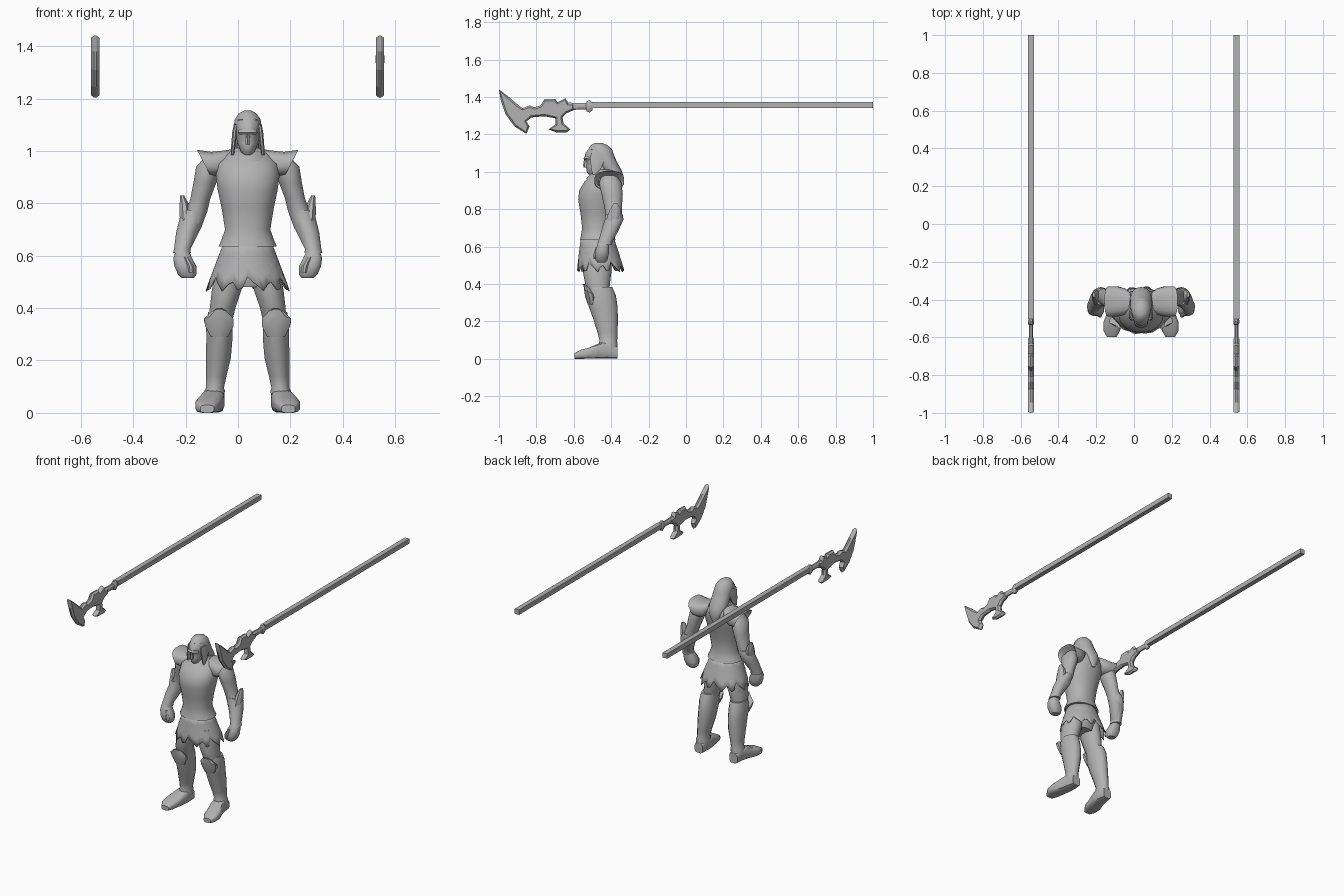
import bpy, bmesh, math
from mathutils import Vector

CX = 0.037  # centre line of the figure
GREY = bpy.data.materials.new("plain grey")
GREY.diffuse_color = (0.45, 0.45, 0.45, 1)


def finish(name, bm, angle=40):
    bmesh.ops.recalc_face_normals(bm, faces=bm.faces)
    me = bpy.data.meshes.new(name)
    bm.to_mesh(me)
    bm.free()
    ob = bpy.data.objects.new(name, me)
    bpy.context.collection.objects.link(ob)
    me.materials.append(GREY)
    if angle:
        bpy.ops.object.select_all(action='DESELECT')
        ob.select_set(True)
        bpy.context.view_layer.objects.active = ob
        bpy.ops.object.shade_smooth_by_angle(angle=math.radians(angle))
    return ob


def H(x, y, z, rx, ry, tilt=0):
    """Horizontal ring; tilt raises its front edge."""
    return (x, y, z), (rx, 0, 0), (0, ry, -tilt)


def span(z, rx, y0, y1, x=0):
    """Horizontal ring given by its front and back y."""
    return H(x, (y0 + y1) / 2, z, rx, (y1 - y0) / 2)


def loft(name, rings, side=1, n=14, p=1.0, angle=40):
    bm = bmesh.new()
    loops = []
    for c, u, v in rings:
        loop = []
        for i in range(n):
            t = 2 * math.pi * (i + 0.5) / n
            a = math.copysign(abs(math.cos(t)) ** p, math.cos(t))
            b = math.copysign(abs(math.sin(t)) ** p, math.sin(t))
            q = Vector(c) + Vector(u) * a + Vector(v) * b
            loop.append(bm.verts.new((CX + side * q.x, q.y, q.z)))
        loops.append(loop)
    for A, B in zip(loops, loops[1:]):
        for i in range(n):
            j = (i + 1) % n
            bm.faces.new((A[i], A[j], B[j], B[i]))
    bm.faces.new(loops[0])
    bm.faces.new(loops[-1])
    return finish(name, bm, angle)


# Torso armour with a flared lower rim
loft("torso", [span(.635, .112, -.568, -.375), span(.66, .101, -.562, -.385),
               span(.70, .087, -.556, -.395), span(.78, .100, -.565, -.385),
               span(.85, .115, -.577, -.37), span(.90, .122, -.572, -.355),
               span(.95, .118, -.542, -.348), span(.985, .092, -.50, -.352),
               span(1.01, .05, -.475, -.37)], n=24, p=.9)
loft("pelvis", [span(.65, .09, -.55, -.39), span(.55, .11, -.55, -.39),
                span(.48, .08, -.53, -.41)], n=16)
loft("neck", [span(.94, .055, -.50, -.38), span(1.0, .043, -.49, -.40),
              span(1.05, .04, -.49, -.40)])
# Raised collar around the neck opening
loft("collar", [span(.962, .085, -.535, -.36), span(.985, .078, -.515, -.355),
                span(1.012, .058, -.48, -.36)], n=20)

# Head and face
loft("head", [span(.985, .016, -.518, -.475), span(.997, .027, -.53, -.45),
              span(1.03, .040, -.535, -.42), span(1.05, .044, -.53, -.41),
              span(1.07, .048, -.543, -.40), span(1.10, .050, -.538, -.395),
              span(1.13, .042, -.515, -.41), span(1.15, .02, -.49, -.44)], n=18)
loft("nose", [span(1.024, .010, -.548, -.52), span(1.035, .011, -.55, -.52),
              span(1.07, .005, -.545, -.52)], n=6)
loft("brow", [span(1.062, .034, -.541, -.50), span(1.07, .038, -.549, -.50),
              span(1.082, .034, -.543, -.50)], n=14)
# Hair flowing down the back, plus a lock on each side
loft("hair", [span(.90, .008, -.362, -.345), span(.94, .036, -.385, -.335),
              span(.975, .052, -.42, -.334), span(1.01, .058, -.45, -.345),
              span(1.05, .057, -.475, -.368), span(1.09, .055, -.50, -.385),
              span(1.12, .050, -.523, -.395), span(1.143, .034, -.508, -.42),
              span(1.155, .012, -.485, -.45)], n=18)


def skirt():
    """Flared skirt with a ragged hem."""
    bm = bmesh.new()
    n = 48
    hem = [.49, .50, .47, .475, .52, .50, .485, .465]
    rows = []
    for k in range(5):
        f = k / 4
        row = []
        for i in range(n):
            t = 2 * math.pi * i / n
            low = hem[i % 8]
            z = .65 + (low - .65) * f
            g = (.65 - z) / .18
            rx = .092 + .068 * g
            ry = .088 + .040 * g
            row.append(bm.verts.new((CX + rx * math.cos(t),
                                     -.474 + .018 * g + ry * math.sin(t), z)))
        rows.append(row)
    for A, B in zip(rows, rows[1:]):
        for i in range(n):
            j = (i + 1) % n
            bm.faces.new((A[i], A[j], B[j], B[i]))
    ob = finish("skirt", bm)
    ob.modifiers.new("thickness", 'SOLIDIFY').thickness = .005


skirt()

for s, tag in ((-1, "right"), (1, "left")):
    loft(tag + "_hair_lock", [span(.985, .006, -.50, -.485, .058),
                              span(1.02, .009, -.51, -.45, .055),
                              span(1.07, .010, -.515, -.43, .050),
                              span(1.10, .008, -.51, -.44, .046)], s, n=8)
    # Shoulder guard flaring outwards to a slanted rim
    loft(tag + "_shoulder_guard", [
        ((.055, -.41, .985), (0, .045, 0), (.004, 0, .022)),
        ((.085, -.41, .960), (0, .070, 0), (.005, 0, .042)),
        ((.125, -.41, .950), (0, .080, 0), (.015, 0, .047)),
        ((.168, -.41, .955), (0, .080, 0), (.026, 0, .050)),
        ((.160, -.41, .955), (0, .070, 0), (.022, 0, .040)),
        ((.130, -.41, .945), (0, .060, 0), (.015, 0, .030))], s, n=16, p=.75)
    # Arm, bracer and fist
    loft(tag + "_arm", [H(.13, -.41, .98, .03, .04), H(.15, -.405, .94, .048, .06),
                        H(.163, -.395, .88, .045, .057), H(.18, -.39, .82, .039, .048),
                        H(.195, -.385, .77, .042, .044), H(.215, -.392, .71, .04, .042),
                        H(.25, -.435, .61, .024, .03)], s)
    loft(tag + "_bracer", [H(.204, -.385, .775, .043, .046), H(.213, -.384, .745, .047, .050),
                           H(.233, -.405, .69, .041, .046), H(.250, -.432, .625, .032, .038),
                           H(.251, -.436, .61, .035, .041)], s)
    loft(tag + "_bracer_fin", [H(.235, -.40, .70, .022, .035), H(.238, -.385, .76, .024, .04),
                               H(.243, -.378, .80, .018, .03), H(.25, -.375, .83, .008, .012)],
         s, n=8, angle=30)
    loft(tag + "_fist", [H(.25, -.44, .62, .025, .03), H(.248, -.447, .59, .037, .035),
                         H(.238, -.450, .56, .043, .038), H(.231, -.452, .528, .036, .033),
                         H(.229, -.452, .515, .024, .022)], s, n=12, p=.75)
    loft(tag + "_thumb", [H(.215, -.485, .535, .010, .010), H(.218, -.482, .56, .013, .013),
                          H(.235, -.47, .595, .012, .014)], s, n=8)
    # Thigh, boot, knee guard and foot
    loft(tag + "_thigh", [H(.065, -.475, .57, .055, .072), H(.080, -.475, .47, .058, .077),
                          H(.096, -.473, .40, .050, .066), H(.106, -.462, .33, .044, .05)], s)
    loft(tag + "_boot", [span(.385, .047, -.52, -.395, .105), span(.34, .052, -.535, -.375, .108),
                         span(.28, .051, -.52, -.366, .108), span(.21, .049, -.495, -.364, .112),
                         span(.14, .040, -.473, -.366, .120), span(.095, .035, -.462, -.368, .125),
                         span(.085, .040, -.466, -.366, .126), span(.03, .036, -.45, -.368, .128)], s)
    loft(tag + "_knee_guard", [H(.108, -.505, .29, .035, .02), H(.108, -.507, .33, .056, .032),
                               H(.110, -.515, .355, .059, .030, .015),
                               H(.108, -.530, .385, .030, .018, .008),
                               H(.108, -.548, .40, .010, .006)], s, n=10, angle=30)
    foot = ((-.367, .127, .030, .065), (-.42, .128, .040, .095), (-.47, .136, .045, .082),
            (-.52, .150, .050, .060), (-.565, .155, .045, .048), (-.597, .155, .026, .030))
    loft(tag + "_foot", [((x, y, h / 2), (w, 0, 0), (0, 0, h / 2)) for y, x, w, h in foot],
         s, n=12, p=.6)

# Side profile of the polearm blade as (y, z)
BLADE = [(-1.0, 1.44), (-.944, 1.398), (-.895, 1.355), (-.874, 1.34), (-.837, 1.355),
         (-.81, 1.345), (-.778, 1.355), (-.757, 1.388), (-.698, 1.388), (-.687, 1.372),
         (-.644, 1.393), (-.628, 1.366), (-.60, 1.365), (-.60, 1.33), (-.639, 1.313),
         (-.66, 1.292), (-.655, 1.26), (-.618, 1.227), (-.639, 1.211), (-.693, 1.211),
         (-.735, 1.227), (-.698, 1.254), (-.698, 1.286), (-.757, 1.297), (-.826, 1.291),
         (-.853, 1.27), (-.837, 1.243), (-.853, 1.203), (-.917, 1.243), (-.965, 1.308),
         (-.990, 1.38)]

for x, tag in ((-.545, "right"), (.542, "left")):
    # Ridged blade: flat outline with raised inset sides
    bm = bmesh.new()
    face = bm.faces.new([bm.verts.new((x - .004, y, z)) for y, z in BLADE])
    ext = bmesh.ops.extrude_face_region(bm, geom=[face], use_keep_orig=True)
    bmesh.ops.translate(bm, vec=(.008, 0, 0),
                        verts=[v for v in ext["geom"] if isinstance(v, bmesh.types.BMVert)])
    bmesh.ops.recalc_face_normals(bm, faces=bm.faces)
    bmesh.ops.inset_individual(bm, faces=[f for f in bm.faces if len(f.verts) > 4],
                               thickness=.010, depth=.012, use_even_offset=False)
    finish(tag + "_blade", bm, 0)
    # Rounded socket between blade and shaft, with a spiked collar
    rx = x - CX
    sock = ((-.66, .016, .024), (-.60, .012, .020), (-.535, .012, .018),
            (-.53, .016, .030), (-.515, .018, .036), (-.50, .014, .022))
    loft(tag + "_socket", [((rx, y, 1.35), (w, 0, 0), (0, 0, h)) for y, w, h in sock],
         n=8, angle=30)
    # Square shaft
    bm = bmesh.new()
    bmesh.ops.create_cube(bm, size=1)
    for v in bm.verts:
        v.co = (x + v.co.x * .032, .249 + v.co.y * 1.502, 1.357 + v.co.z * .032)
    finish(tag + "_shaft", bm, 0)
